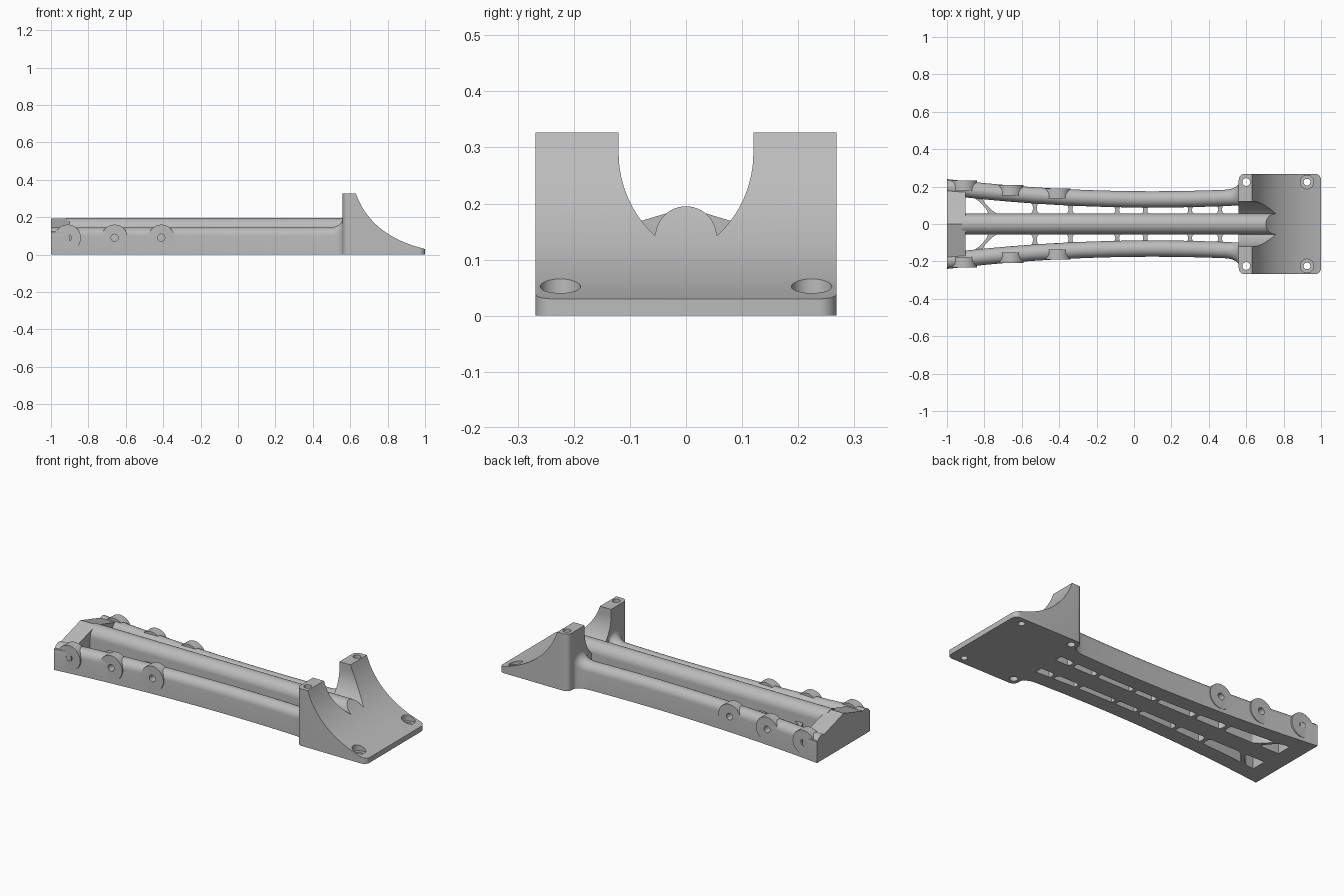
import bpy
import bmesh
from math import sin, cos, pi, sqrt
from mathutils import Matrix, Vector

cube = bpy.data.objects.get("Cube")
if cube:
    bpy.data.objects.remove(cube, do_unlink=True)

grey = bpy.data.materials.new("plain grey")
grey.use_nodes = True
GREY = (0.5, 0.5, 0.5, 1)
grey.diffuse_color = GREY
grey.node_tree.nodes["Principled BSDF"].inputs["Base Color"].default_value = GREY


def finish(name, bm):
    bmesh.ops.recalc_face_normals(bm, faces=bm.faces)
    mesh = bpy.data.meshes.new(name)
    bm.to_mesh(mesh)
    bm.free()
    mesh.materials.append(grey)
    ob = bpy.data.objects.new(name, mesh)
    bpy.context.collection.objects.link(ob)
    return ob


def loft(name, rings):
    """Closed solid skinned through equal-length rings of points."""
    bm = bmesh.new()
    loops = [[bm.verts.new(p) for p in ring] for ring in rings]
    n = len(loops[0])
    for a, b in zip(loops, loops[1:]):
        for i in range(n):
            j = (i + 1) % n
            bm.faces.new((a[i], a[j], b[j], b[i]))
    bm.faces.new(loops[0])
    bm.faces.new(loops[-1])
    return finish(name, bm)


def prism(name, pts, axis, lo, hi):
    place = {"x": lambda u, v, w: (w, u, v),
             "y": lambda u, v, w: (u, w, v),
             "z": lambda u, v, w: (u, v, w)}[axis]
    return loft(name, [[place(u, v, w) for u, v in pts] for w in (lo, hi)])


def arc(cx, cy, rx, ry, a, b, n):
    return [(cx + rx * cos(a + (b - a) * i / n), cy + ry * sin(a + (b - a) * i / n))
            for i in range(n + 1)]


def disc(name, u, v, r, axis, lo, hi, n=32):
    return prism(name, arc(u, v, r, r, 0, 2 * pi * (n - 1) / n, n - 1), axis, lo, hi)


def activate(ob):
    bpy.ops.object.select_all(action="DESELECT")
    ob.select_set(True)
    bpy.context.view_layer.objects.active = ob


def boolean(ob, tool, operation="DIFFERENCE"):
    mod = ob.modifiers.new("boolean", "BOOLEAN")
    mod.operation, mod.object, mod.solver = operation, tool, "EXACT"
    activate(ob)
    bpy.ops.object.modifier_apply(modifier=mod.name)


def discard(*tools):
    for t in tools:
        bpy.data.objects.remove(t, do_unlink=True)


# Plan curve of the side rails
RAIL_W = 0.087


def outer(x):
    return 0.175 + 0.054 * (x - 0.1) ** 2


def inner(x):
    return outer(x) - RAIL_W


def flare(x):
    t = min(max((x - 0.49) / 0.07, 0), 1)
    return 1 - sqrt(1 - t * t)


# Side rails with rounded tops, flaring into the saddle
def rail_ring(x, side):
    lo, hi = inner(x), outer(x) + 0.035 * flare(x)
    half = (hi - lo) / 2
    spring = 0.1 + 0.05 * flare(x)
    top = arc((lo + hi) / 2, spring, half, 0.045, 0, pi, 16)
    pts = [(hi, 0)] + top + [(lo, 0)]
    return [(x, side * y, z) for y, z in pts]


stations = [-1 + 1.49 * i / 24 for i in range(25)] + [0.49 + 0.07 * sin(pi / 2 * i / 10) for i in range(1, 11)]
for side, word in ((-1, "right"), (1, "left")):
    rail = loft(word + "_rail", [rail_ring(x, side) for x in stations])
    # Round pin bosses, flush with the outer wall
    for x in (-0.91, -0.66, -0.41):
        face = outer(x) + 0.002
        boss = disc("boss", x, 0.09, 0.07, "y", side * (face - 0.055), side * face, 48)
        boolean(rail, boss, "UNION")
        pin = disc("pin_cutter", x, 0.09, 0.019, "y", side * (face - 0.13), side * (face + 0.05))
        boolean(rail, pin)
        discard(boss, pin)

# Curved slope that trims the saddle and the spine
p0, p1, p2 = Vector((0.63, 0.327)), Vector((0.71, 0.10)), Vector((1.0, 0.03))
slope = [tuple(p0 * (1 - t) ** 2 + p1 * 2 * t * (1 - t) + p2 * t * t)
         for t in [i / 32 for i in range(33)]]
slope_cutter = prism("slope_cutter", [(0.63, 0.5)] + slope + [(1.1, 0.01), (1.1, 0.5)], "y", -0.5, 0.5)
slope_cutter.data.name = "slope_cutter"

# Centre spine with a round top
spine = prism("centre_spine", [(0.055, 0)] + arc(0, 0.14, 0.055, 0.055, 0, pi, 28) + [(-0.055, 0)],
              "x", -0.92, 0.79)
boolean(spine, slope_cutter)

# Saddle with rounded plan corners
R, X0, X1, Y = 0.032, 0.56, 1.0, 0.268
plan = []
for k, (cx, cy) in enumerate(((X1 - R, Y - R), (X0 + R, Y - R), (X0 + R, R - Y), (X1 - R, R - Y))):
    plan += arc(cx, cy, R, R, k * pi / 2, (k + 1) * pi / 2, 8)
saddle = prism("saddle", plan, "z", 0, 0.327)
boolean(saddle, slope_cutter)
discard(slope_cutter)

# Pointed-arch channel through the saddle
flank = [(0.12, 0.4)] + arc(-0.08, 0.29, 0.2, 0.2, 0, -0.84, 16)
channel = prism("channel_cutter", flank + [(-y, z) for y, z in reversed(flank)], "x", 0.5, 0.95)
boolean(saddle, channel)
discard(channel)

# Screw holes and counterbores
for side in (-1, 1):
    for x, r, lo in ((0.6, 0.021, -0.1), (0.925, 0.018, -0.1), (0.925, 0.036, 0.028)):
        hole = disc("hole_cutter", x, side * 0.224, r, "z", lo, 0.5)
        boolean(saddle, hole)
        discard(hole)


# Pitched end block joining the rails
def end_ring(x):
    w = outer(x) - 0.001
    edge, ridge = 0.193 - 0.3 * w, 0.193 - 0.3 * 0.03
    return [(x, -w, 0), (x, -w, edge), (x, -0.03, ridge), (x, 0, 0.194),
            (x, 0.03, ridge), (x, w, edge), (x, w, 0)]


end_block = loft("end_block", [end_ring(x) for x in (-1, -0.95, -0.9)])


# Waisted webs tying the spine to the rails
def web(name, xa, xb, side):
    ya, yb = 0.048, inner(xb) + 0.012
    left, right = [], []
    for i in range(9):
        t = i / 8
        half = 0.011 + 0.022 * abs(2 * t - 1) ** 3
        x, y = xa + (xb - xa) * t, side * (ya + (yb - ya) * t)
        left.append((x - half, y))
        right.append((x + half, y))
    return prism(name, left + right[::-1], "z", 0, 0.1)


for side, word in ((-1, "right"), (1, "left")):
    for i, (xa, xb) in enumerate(((-0.75, -0.84), (-0.53, -0.53), (-0.34, -0.34), (-0.09, -0.09),
                                  (0.06, 0.06), (0.3, 0.3), (0.46, 0.46))):
        web(f"{word}_web_{i + 1}", xa, xb, side)

# Smooth the round surfaces, keep edges crisp
for ob in list(bpy.context.collection.objects):
    if ob.type == "MESH" and grey.name in ob.data.materials:
        activate(ob)
        bpy.ops.object.shade_smooth_by_angle()
